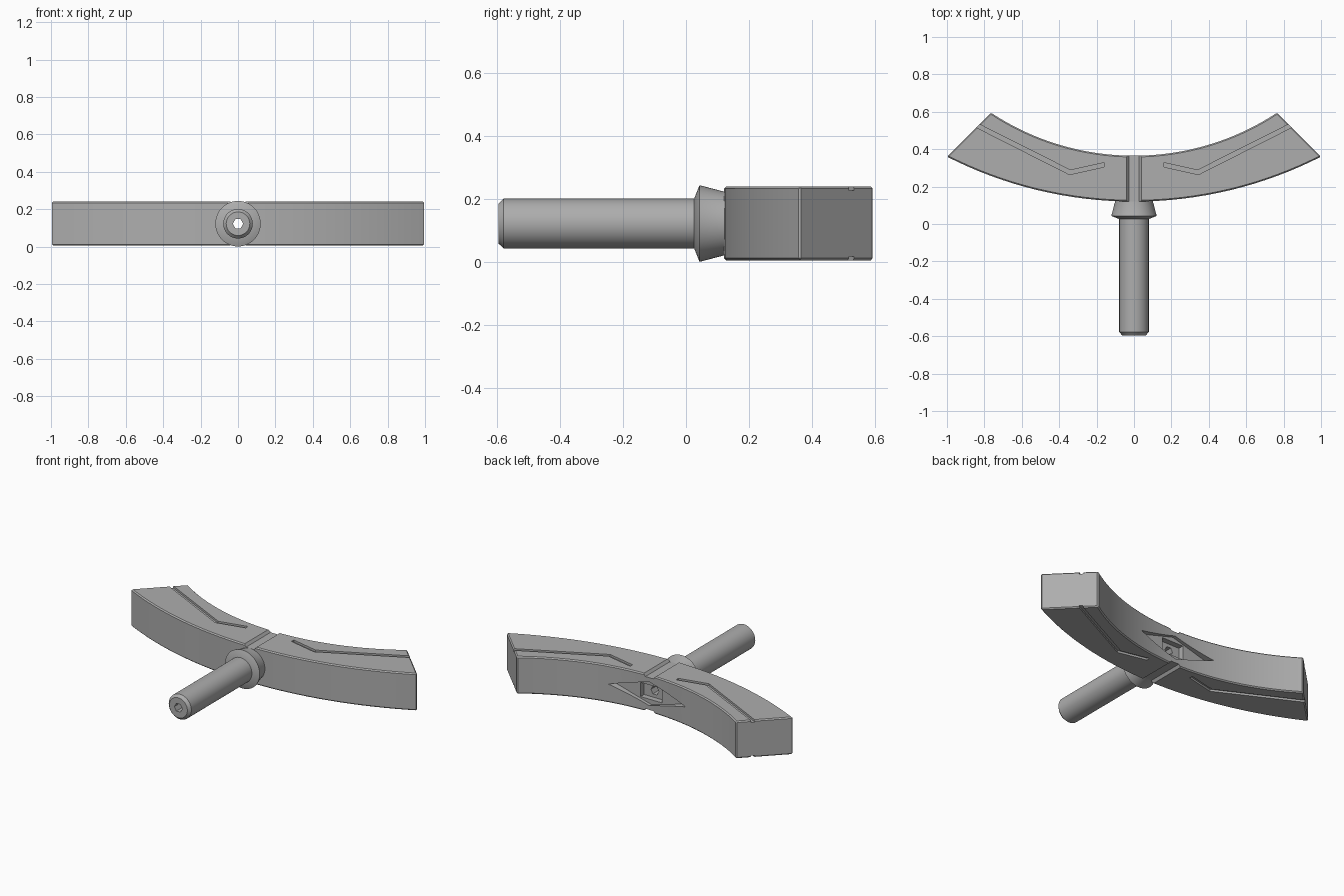
import bpy, bmesh, math
from mathutils import Vector

cube = bpy.data.objects.get("Cube")
if cube:
    bpy.data.objects.remove(cube, do_unlink=True)

MID = 0.122   # height of the handle axis
GREY = (0.42, 0.42, 0.42, 1)
mat = bpy.data.materials.new("plain grey")
mat.use_nodes = True
mat.diffuse_color = GREY
mat.node_tree.nodes["Principled BSDF"].inputs["Base Color"].default_value = GREY


def finish(name, bm):
    bmesh.ops.recalc_face_normals(bm, faces=bm.faces)
    mesh = bpy.data.meshes.new(name)
    bm.to_mesh(mesh)
    bm.free()
    mesh.materials.append(mat)
    obj = bpy.data.objects.new(name, mesh)
    bpy.context.collection.objects.link(obj)
    return obj


def prism(name, outline, offset):
    """Extrude a closed 3D outline along an offset."""
    bm = bmesh.new()
    face = bm.faces.new([bm.verts.new(p) for p in outline])
    ext = bmesh.ops.extrude_face_region(bm, geom=[face])
    moved = [v for v in ext["geom"] if isinstance(v, bmesh.types.BMVert)]
    bmesh.ops.translate(bm, vec=Vector(offset), verts=moved)
    return finish(name, bm)


def lathe(name, profile, sides):
    """Spin (y, radius) points round the handle axis and cap both ends."""
    bm = bmesh.new()
    rings = []
    for y, r in profile:
        angles = [2 * math.pi * i / sides for i in range(sides)]
        rings.append([bm.verts.new((r * math.cos(a), y, MID + r * math.sin(a))) for a in angles])
    for a, b in zip(rings, rings[1:]):
        for i in range(sides):
            j = (i + 1) % sides
            bm.faces.new((a[i], a[j], b[j], b[i]))
    bm.faces.new(rings[0])
    bm.faces.new(rings[-1])
    return finish(name, bm)


def apply(obj, mod):
    bpy.ops.object.select_all(action="DESELECT")
    bpy.context.view_layer.objects.active = obj
    obj.select_set(True)
    bpy.ops.object.modifier_apply(modifier=mod.name)


def cut(obj, cutter):
    mod = obj.modifiers.new("cut", "BOOLEAN")
    mod.operation = "DIFFERENCE"
    mod.solver = "EXACT"
    mod.object = cutter
    apply(obj, mod)
    bpy.data.objects.remove(cutter, do_unlink=True)


def arc(half, base, rise, steps=32):
    """Points of a circular arc from -half to +half, lowest at the middle."""
    radius = (half ** 2 + rise ** 2) / (2 * rise)
    limit = math.asin(half / radius)
    angles = [limit * (2 * i / steps - 1) for i in range(steps + 1)]
    return [(radius * math.sin(a), base + radius * (1 - math.cos(a))) for a in angles]


# Curved head with softened edges
BOTTOM, TOP = 0.005, 0.24
plan = arc(1.0, 0.12, 0.24) + arc(0.765, 0.365, 0.23)[::-1]
head = prism("curved_head", [(x, y, BOTTOM) for x, y in plan], (0, 0, TOP - BOTTOM))
bevel = head.modifiers.new("bevel", "BEVEL")
bevel.width = 0.007
bevel.segments = 1
bevel.limit_method = "ANGLE"
bevel.angle_limit = math.radians(40)
apply(head, bevel)

# Bent grooves and central channel, on both the top and bottom
groove = [(0.9, 0.57), (0.34, 0.288), (0.16, 0.328), (0.16, 0.305), (0.345, 0.264), (0.9, 0.545)]
for level, inward in ((TOP, -1), (BOTTOM, 1)):
    start = level - inward * 0.05
    for side in (-1, 1):
        cut(head, prism("groove_cutter", [(side * x, y, start) for x, y in groove],
                        (0, 0, inward * 0.063)))
    channel = [(-0.065, 0, level - inward * 0.03), (0.065, 0, level - inward * 0.03),
               (0.028, 0, level + inward * 0.016), (-0.028, 0, level + inward * 0.016)]
    cut(head, prism("channel_cutter", channel, (0, 0.5, 0)))

# Pointed recess and square pocket in the back face
diamond = [(-0.27, 0), (0, -0.075), (0.27, 0), (0, 0.075)]
cut(head, prism("recess_cutter", [(x, 0.345, MID + z) for x, z in diamond], (0, 0.2, 0)))
pocket = [(-0.075, -0.045), (0.075, -0.045), (0.075, 0.045), (-0.075, 0.045)]
cut(head, prism("pocket_cutter", [(x, 0.31, MID + z) for x, z in pocket], (0, 0.2, 0)))

# Handle shaft with a chamfered end, and a flared collar
shaft = lathe("handle_shaft", [(-0.595, 0.063), (-0.578, 0.079), (0.2, 0.079)], 48)
collar = lathe("handle_collar", [(0.026, 0.079), (0.043, 0.1215), (0.117, 0.102), (0.135, 0.102)], 48)

# Six-sided bore running right through
for part in (head, shaft, collar):
    cut(part, lathe("bore_cutter", [(-1, 0.028), (1, 0.028)], 6))

# Smooth the round surfaces, keeping edges crisp
bpy.ops.object.select_all(action="DESELECT")
for part in (head, shaft, collar):
    part.select_set(True)
bpy.context.view_layer.objects.active = head
bpy.ops.object.shade_smooth_by_angle(angle=math.radians(25))
